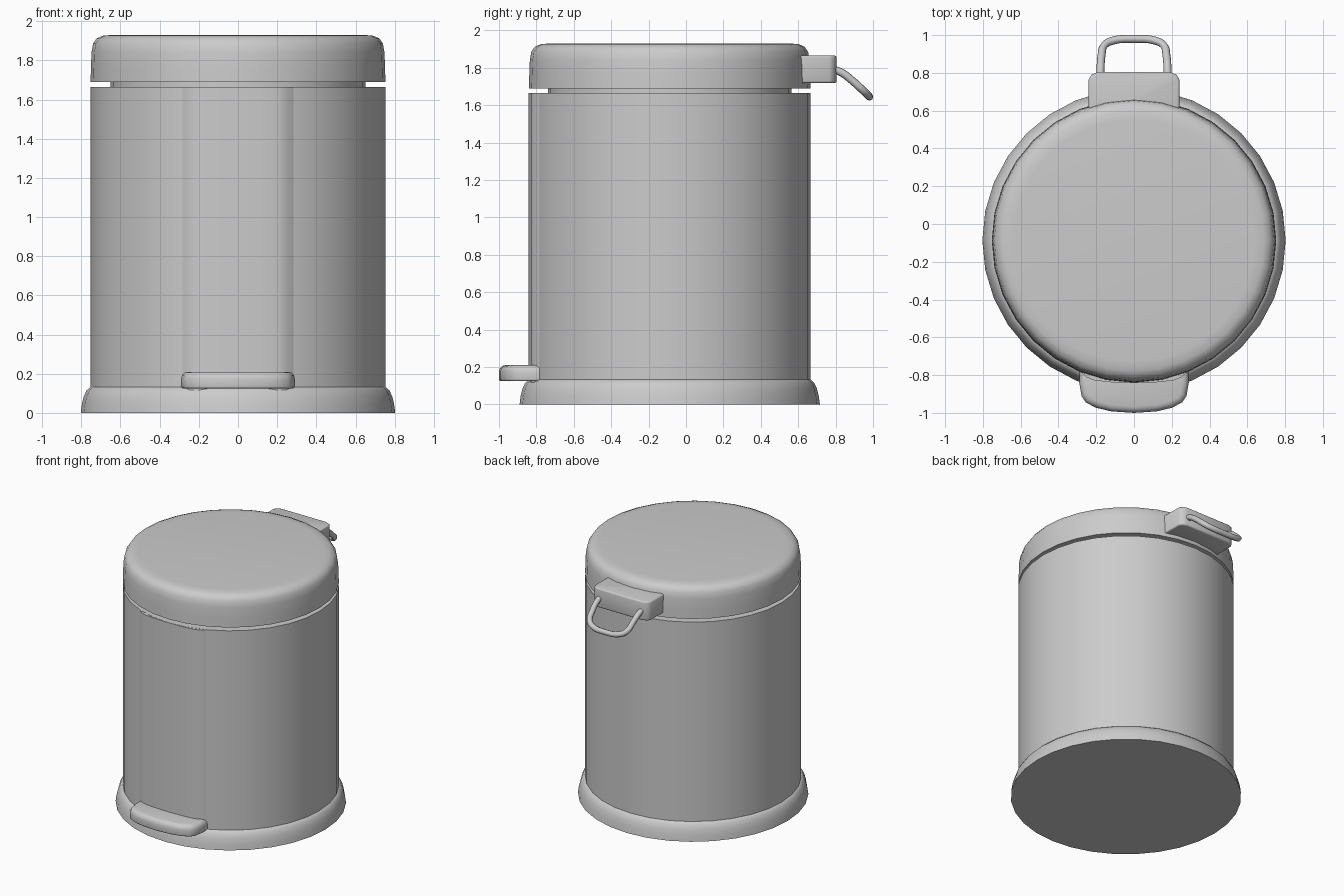
import bpy, bmesh, math

if "Cube" in bpy.data.objects:
    bpy.data.objects.remove(bpy.data.objects["Cube"])

CY = -0.087   # y of the bin axis
SEG = 32


def finish(name, bm, angle=40):
    bmesh.ops.recalc_face_normals(bm, faces=bm.faces)
    me = bpy.data.meshes.new(name)
    bm.to_mesh(me)
    bm.free()
    ob = bpy.data.objects.new(name, me)
    bpy.context.collection.objects.link(ob)
    bpy.ops.object.select_all(action='DESELECT')
    ob.select_set(True)
    bpy.context.view_layer.objects.active = ob
    bpy.ops.object.shade_smooth_by_angle(angle=math.radians(angle))
    return ob


def lathe(name, profile):
    """Closed turned part from (radius, z) points, capped at both ends."""
    bm = bmesh.new()
    rings = []
    for r, z in profile:
        rings.append([bm.verts.new((r * math.cos(2 * math.pi * i / SEG),
                                    CY + r * math.sin(2 * math.pi * i / SEG), z))
                      for i in range(SEG)])
    for a, b in zip(rings, rings[1:]):
        for i in range(SEG):
            j = (i + 1) % SEG
            bm.faces.new((a[i], a[j], b[j], b[i]))
    bm.faces.new(rings[0])
    bm.faces.new(rings[-1])
    return finish(name, bm)


def prism(name, half, z0, z1, rim=0.0, rim_low=0.0):
    """Upright slab from a right-half (x, y) outline mirrored in x, rims rounded."""
    outline = half + [(-x, y) for x, y in reversed(half) if x > 0]
    bm = bmesh.new()
    low = bm.faces.new([bm.verts.new((x, y, z0)) for x, y in outline])
    ext = bmesh.ops.extrude_face_region(bm, geom=[low])
    for v in [g for g in ext['geom'] if isinstance(g, bmesh.types.BMVert)]:
        v.co.z = z1
    if not any(f is low for f in bm.faces):
        bm.faces.new([v for v in bm.verts if v.co.z == z0])
    for width, z in ((rim, z1), (rim_low, z0)):
        if width:
            edges = [e for e in bm.edges if all(abs(v.co.z - z) < 1e-4 for v in e.verts)]
            bmesh.ops.bevel(bm, geom=edges, offset=width, segments=3,
                            profile=0.5, affect='EDGES')
    return finish(name, bm)


# Flared foot ring with floor
lathe("base", [(0.803, 0), (0.797, 0.045), (0.787, 0.085), (0.773, 0.115),
               (0.755, 0.132), (0.70, 0.14)])

# Drum, and the narrower neck under the lid
lathe("body", [(0.753, 0.10), (0.753, 1.665)])
lathe("neck", [(0.65, 1.64), (0.65, 1.72)])

# Slightly raised panel down the front of the drum
prism("front_panel", [(0, -0.842), (0.12, -0.838), (0.21, -0.828), (0.25, -0.812),
                      (0.29, -0.778), (0.27, -0.74)], 0.11, 1.664)

# Lid with rounded top edge
lathe("lid", [(0.753, 1.69), (0.751, 1.76), (0.748, 1.84), (0.74, 1.885),
              (0.722, 1.912), (0.69, 1.926), (0.64, 1.93)])

# Foot pedal
prism("pedal", [(0, -1.0), (0.12, -0.992), (0.2, -0.973), (0.255, -0.945), (0.278, -0.91),
                (0.29, -0.84), (0.285, -0.74)], 0.125, 0.21, rim=0.035, rim_low=0.01)

# Hinge block at the back of the lid
prism("hinge_block", [(0.24, 0.5), (0.24, 0.765), (0.225, 0.79), (0.19, 0.805)],
      1.718, 1.865, rim=0.012, rim_low=0.012)

# Drooping handle loop behind the hinge
half = [(0.178, 0.77, 1.795), (0.177, 0.83, 1.775), (0.172, 0.89, 1.73),
        (0.158, 0.945, 1.68), (0.115, 0.97, 1.655), (0, 0.98, 1.645)]
path = half + [(-x, y, z) for x, y, z in reversed(half[:-1])]
cu = bpy.data.curves.new("handle_loop", 'CURVE')
cu.dimensions = '3D'
cu.bevel_depth = 0.021
cu.bevel_resolution = 2
cu.resolution_u = 4
cu.use_fill_caps = True
sp = cu.splines.new('BEZIER')
sp.bezier_points.add(len(path) - 1)
for p, co in zip(sp.bezier_points, path):
    p.co = co
    p.handle_left_type = p.handle_right_type = 'AUTO'
bpy.context.collection.objects.link(bpy.data.objects.new("handle_loop", cu))
